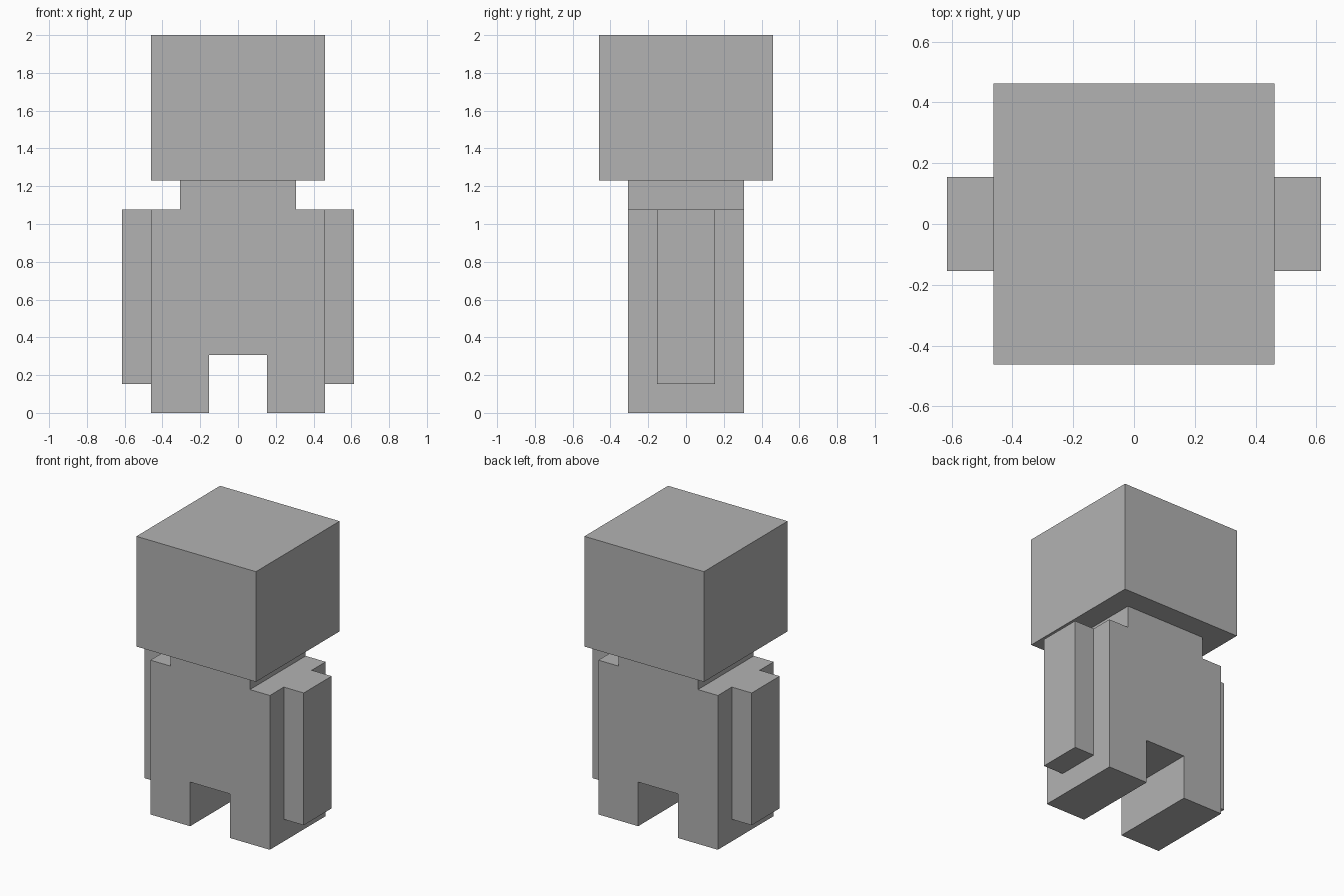
import bpy
import bmesh

cube = bpy.data.objects.get("Cube")
if cube:
    bpy.data.objects.remove(cube, do_unlink=True)

U = 2 / 13  # block size: the figure is 13 blocks tall

grey = bpy.data.materials.new("plain_grey")
grey.use_nodes = True
colour = (0.448, 0.448, 0.448, 1)
grey.diffuse_color = colour
grey.node_tree.nodes["Principled BSDF"].inputs["Base Color"].default_value = colour


def extrude_profile(name, profile, half_depth):
    """Extrude an x-z outline, given in blocks, evenly along y."""
    bm = bmesh.new()
    front = bm.faces.new([bm.verts.new((x * U, -half_depth * U, z * U)) for x, z in profile])
    moved = bmesh.ops.extrude_face_region(bm, geom=[front], use_keep_orig=True)["geom"]
    verts = [v for v in moved if isinstance(v, bmesh.types.BMVert)]
    bmesh.ops.translate(bm, verts=verts, vec=(0, 2 * half_depth * U, 0))
    bmesh.ops.recalc_face_normals(bm, faces=bm.faces)
    mesh = bpy.data.meshes.new(name)
    bm.to_mesh(mesh)
    bm.free()
    mesh.materials.append(grey)
    obj = bpy.data.objects.new(name, mesh)
    bpy.context.collection.objects.link(obj)
    return obj


def block(name, x0, x1, z0, z1, half_depth):
    return extrude_profile(name, [(x0, z0), (x1, z0), (x1, z1), (x0, z1)], half_depth)


# Torso with legs and neck, from one mirrored half outline
half = [(1, 2), (1, 0), (3, 0), (3, 7), (2, 7), (2, 8)]
extrude_profile("body", half + [(-x, z) for x, z in reversed(half)], 2)

# Head
block("head", -3, 3, 8, 13, 3)

# Arms
block("left_arm", 3, 4, 1, 7, 1)
block("right_arm", -4, -3, 1, 7, 1)
